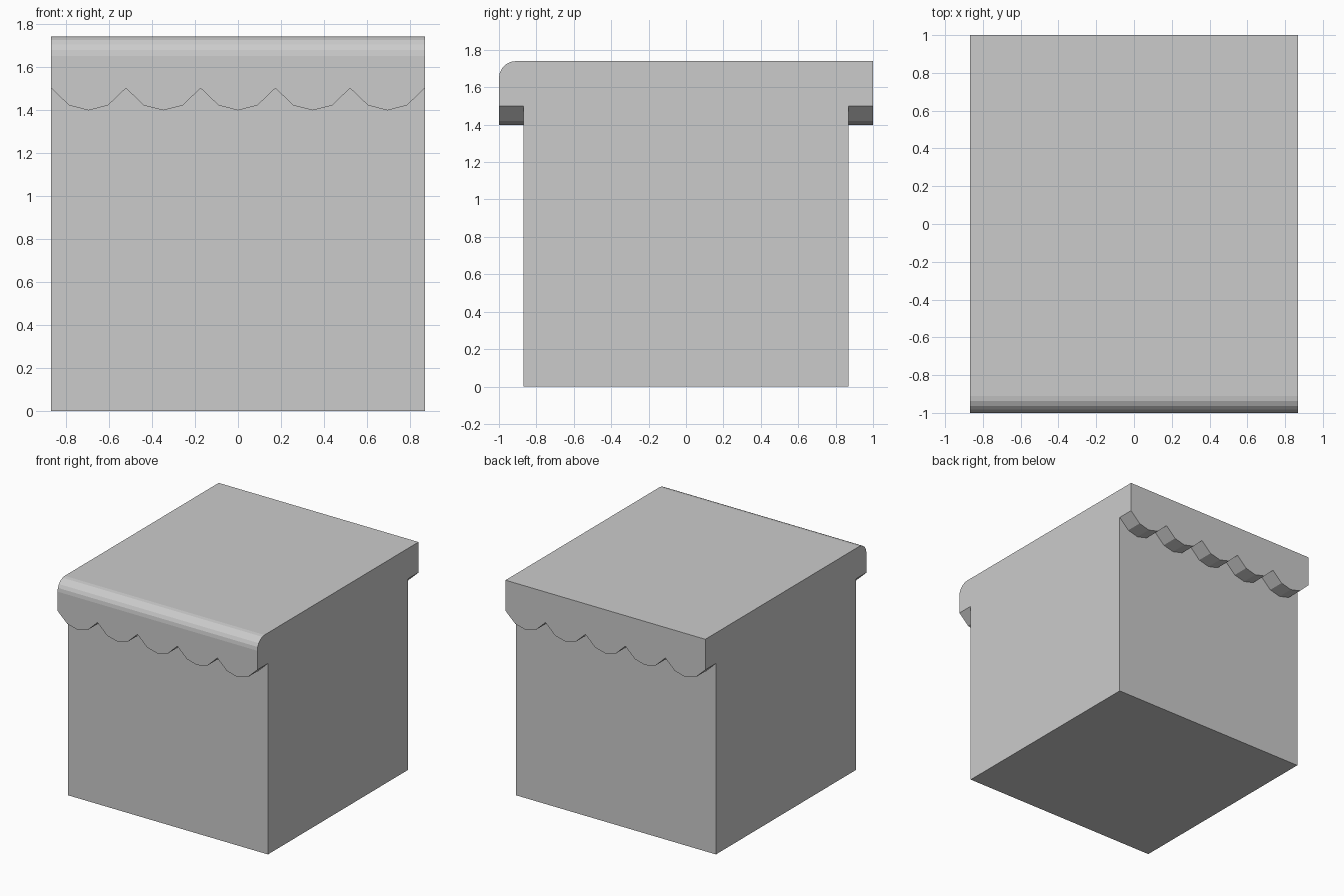
import bpy, bmesh, math

if "Cube" in bpy.data.objects:
    bpy.data.objects.remove(bpy.data.objects["Cube"])

W, D, H = 0.868, 0.868, 1.74      # half width, half body depth, height
OVER, R = 1.0, 0.09               # half depth of the cover, front edge radius
COUNT = 5
PITCH = 2 * W / COUNT

# Scalloped hem: (x, z) stations across the width
hem = []
for i in range(COUNT):
    cx = -W + PITCH * (i + 0.5)
    hem += [(cx - PITCH / 2, 1.5), (cx - 0.09, 1.42), (cx, 1.397), (cx + 0.09, 1.42)]
hem.append((W, 1.5))


def section(z):
    """Side outline (y, z) of body plus overhanging cover, hem at height z."""
    arc = [(-OVER + R - R * math.sin(a), H - R + R * math.cos(a))
           for a in (math.pi / 2 * k / 5 for k in range(6))]
    return [(-D, 0), (D, 0), (D, z), (OVER, z), (OVER, H)] + arc + [(-OVER, z), (-D, z)]


# Loft the side outline along x, following the hem
bm = bmesh.new()
rings = [[bm.verts.new((x, y, pz)) for y, pz in section(z)] for x, z in hem]
n = len(rings[0])
for a, b in zip(rings, rings[1:]):
    for i in range(n):
        j = (i + 1) % n
        bm.faces.new((a[i], a[j], b[j], b[i]))
bm.faces.new(rings[0])
bm.faces.new(rings[-1])
bmesh.ops.recalc_face_normals(bm, faces=bm.faces[:])
# Merge coplanar strips into clean flat faces
bmesh.ops.dissolve_limit(bm, angle_limit=math.radians(0.5),
                         verts=bm.verts[:], edges=bm.edges[:])

mesh = bpy.data.meshes.new("scalloped_covered_block")
bm.to_mesh(mesh)
bm.free()
bpy.context.collection.objects.link(bpy.data.objects.new("scalloped_covered_block", mesh))
